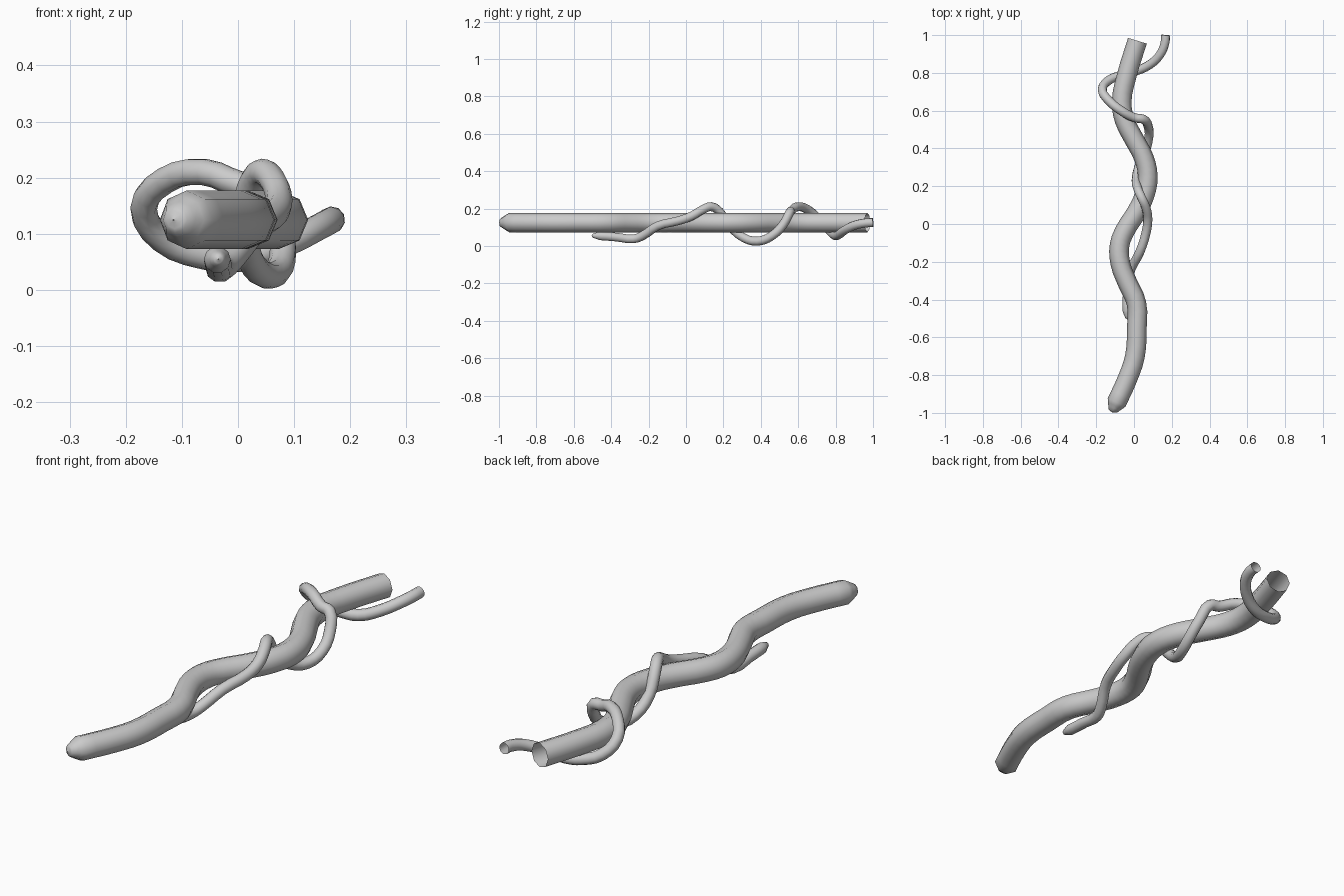
import bpy


def tube(name, points, radius, bevel_res, steps, twist):
    """Sweep a round section along x, y, z, scale points; the far end stays open."""
    curve = bpy.data.curves.new(name, 'CURVE')
    curve.dimensions = '3D'
    curve.twist_mode = twist
    curve.bevel_depth = radius
    curve.bevel_resolution = bevel_res
    curve.resolution_u = steps
    curve.use_fill_caps = False
    spline = curve.splines.new('BEZIER')
    spline.bezier_points.add(len(points) - 1)
    for bp, (x, y, z, s) in zip(spline.bezier_points, points):
        bp.co = (x, y, z)
        bp.radius = s
        bp.handle_left_type = bp.handle_right_type = 'AUTO'
    obj = bpy.data.objects.new(name, curve)
    bpy.context.collection.objects.link(obj)
    bpy.ops.object.select_all(action='DESELECT')
    obj.select_set(True)
    bpy.context.view_layer.objects.active = obj
    bpy.ops.object.convert(target='MESH')
    bpy.ops.object.shade_smooth_by_angle(angle=0.9)
    return bpy.context.object


# Thick winding stem, flat in the ground plane, with a blunt closed tip
stem_path = [(-0.115, -0.998), (-0.112, -0.99), (-0.092, -0.945), (-0.035, -0.82),
             (0.005, -0.7), (0.015, -0.55), (0.013, -0.42), (-0.035, -0.31),
             (-0.072, -0.21), (-0.076, -0.11), (-0.045, -0.03), (0.012, 0.06),
             (0.055, 0.15), (0.073, 0.25), (0.052, 0.35), (0.0, 0.45),
             (-0.05, 0.55), (-0.065, 0.65), (-0.04, 0.78), (0.018, 0.97)]
tip = [0.02, 0.45, 1.0]
stem = [(x, y, 0.125, tip[i] if i < 3 else 1.0) for i, (x, y) in enumerate(stem_path)]
tube("stem", stem, 0.052, 2, 3, 'Z_UP')

# Thin vine coiling around the stem
vine_path = [(-0.035, -0.505, 0.055), (-0.035, -0.498, 0.055), (-0.037, -0.46, 0.054),
             (-0.035, -0.37, 0.047), (-0.03, -0.28, 0.038), (-0.012, -0.23, 0.056),
             (0.03, -0.15, 0.108), (0.065, -0.04, 0.135), (0.073, 0.03, 0.16),
             (0.062, 0.09, 0.195), (0.042, 0.135, 0.21), (0.022, 0.18, 0.183),
             (0.012, 0.235, 0.105), (0.028, 0.31, 0.043), (0.06, 0.385, 0.026),
             (0.079, 0.46, 0.055), (0.074, 0.52, 0.115), (0.048, 0.555, 0.18),
             (0.005, 0.562, 0.187), (-0.06, 0.595, 0.21), (-0.13, 0.65, 0.195),
             (-0.168, 0.71, 0.145), (-0.135, 0.76, 0.09), (-0.06, 0.79, 0.06),
             (0.01, 0.81, 0.056), (0.085, 0.845, 0.082), (0.14, 0.9, 0.11),
             (0.164, 0.96, 0.123), (0.167, 1.0, 0.125)]
vine = [(*p, tip[i] if i < 3 else 1.0) for i, p in enumerate(vine_path)]
tube("vine", vine, 0.024, 3, 3, 'MINIMUM')
